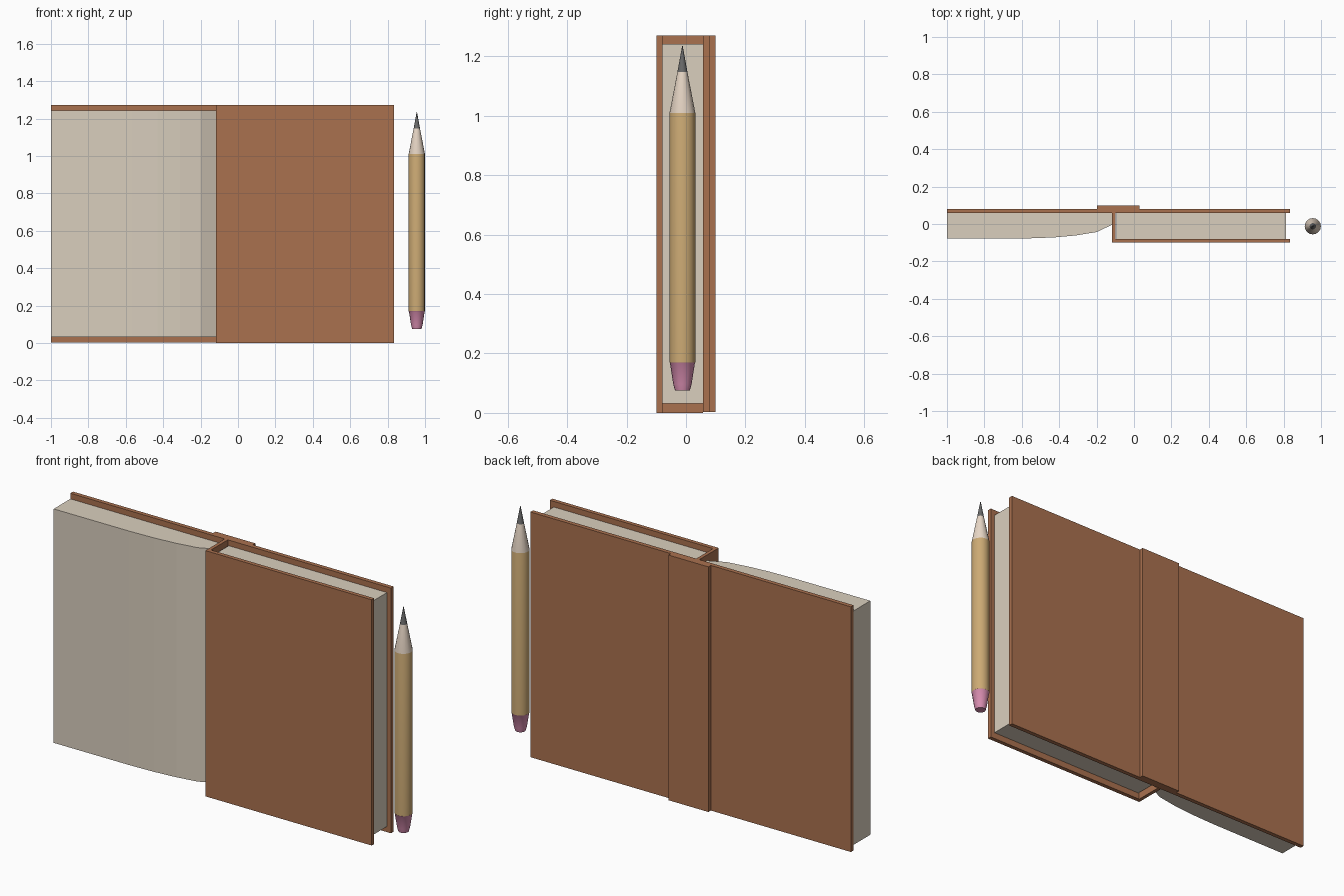
import bpy, bmesh, math

if "Cube" in bpy.data.objects:
    bpy.data.objects.remove(bpy.data.objects["Cube"])


def material(name, srgb):
    lin = [c / 255 / 12.92 if c < 11 else ((c / 255 + 0.055) / 1.055) ** 2.4 for c in srgb]
    m = bpy.data.materials.new(name)
    m.diffuse_color = (*lin, 1)
    m.use_nodes = True
    m.node_tree.nodes["Principled BSDF"].inputs["Base Color"].default_value = m.diffuse_color
    return m


LEATHER = material("brown cover", (170, 113, 79))
PAPER = material("cream paper", (218, 207, 190))
PAINT = material("tan pencil paint", (204, 170, 116))
WOOD = material("bare wood", (232, 215, 198))
LEAD = material("grey lead", (105, 105, 105))
RUBBER = material("pink rubber", (216, 141, 176))


def finish(name, bm, mats):
    bmesh.ops.recalc_face_normals(bm, faces=bm.faces)
    me = bpy.data.meshes.new(name)
    bm.to_mesh(me)
    bm.free()
    for m in mats:
        me.materials.append(m)
    ob = bpy.data.objects.new(name, me)
    bpy.context.collection.objects.link(ob)
    return ob


def extrude(name, outline, z0, z1, mat):
    """Closed (x, y) outline extruded upwards."""
    bm = bmesh.new()
    f = bm.faces.new([bm.verts.new((x, y, z0)) for x, y in outline])
    top = bmesh.ops.extrude_face_region(bm, geom=[f])["geom"]
    bmesh.ops.translate(bm, vec=(0, 0, z1 - z0),
                        verts=[v for v in top if isinstance(v, bmesh.types.BMVert)])
    return finish(name, bm, [mat])


def slab(name, x0, x1, y0, y1, z0, z1, mat):
    return extrude(name, [(x0, y0), (x1, y0), (x1, y1), (x0, y1)], z0, z1, mat)


H = 1.271
# Covers: long back board, spine strip, and the folded L-shaped front board
slab("back_cover", -1.0, 0.835, 0.058, 0.08, 0.003, H, LEATHER)
slab("spine_strip", -0.198, 0.03, 0.08, 0.10, 0.003, H, LEATHER)
extrude("front_cover", [(-0.117, 0.058), (-0.117, -0.10), (0.835, -0.10),
                        (0.835, -0.079), (-0.099, -0.079), (-0.099, 0.058)], 0, H, LEATHER)

# Page blocks: the right one is square, the left one curves into the spine
slab("right_pages", -0.094, 0.812, -0.079, 0.058, 0.032, 1.242, PAPER)
extrude("left_pages", [(-1.0, 0.058), (-1.0, -0.078), (-0.57, -0.077), (-0.43, -0.072),
                       (-0.31, -0.061), (-0.20, -0.043), (-0.117, -0.004),
                       (-0.117, 0.058)], 0.032, 1.242, PAPER)

# Pencil: turned profile, coloured by height
N, CX, CY = 16, 0.956, -0.012
profile = [(0.025, 0.075), (0.031, 0.097), (0.042, 0.168), (0.0435, 0.17),
           (0.0435, 1.01), (0.017, 1.147), (0.001, 1.235)]
bm = bmesh.new()
rings = [[bm.verts.new((CX + r * math.cos(2 * math.pi * i / N),
                        CY + r * math.sin(2 * math.pi * i / N), z)) for i in range(N)]
         for r, z in profile]
for a, b in zip(rings, rings[1:]):
    for i in range(N):
        j = (i + 1) % N
        bm.faces.new((a[i], a[j], b[j], b[i]))
bm.faces.new(rings[0])
bm.faces.new(rings[-1])
for f in bm.faces:
    z = f.calc_center_median().z
    f.material_index = sum(z > limit for limit in (0.169, 1.01, 1.147))
pencil = finish("pencil", bm, [RUBBER, PAINT, WOOD, LEAD])
bpy.context.view_layer.objects.active = pencil
pencil.select_set(True)
bpy.ops.object.shade_smooth_by_angle(angle=math.radians(30))
